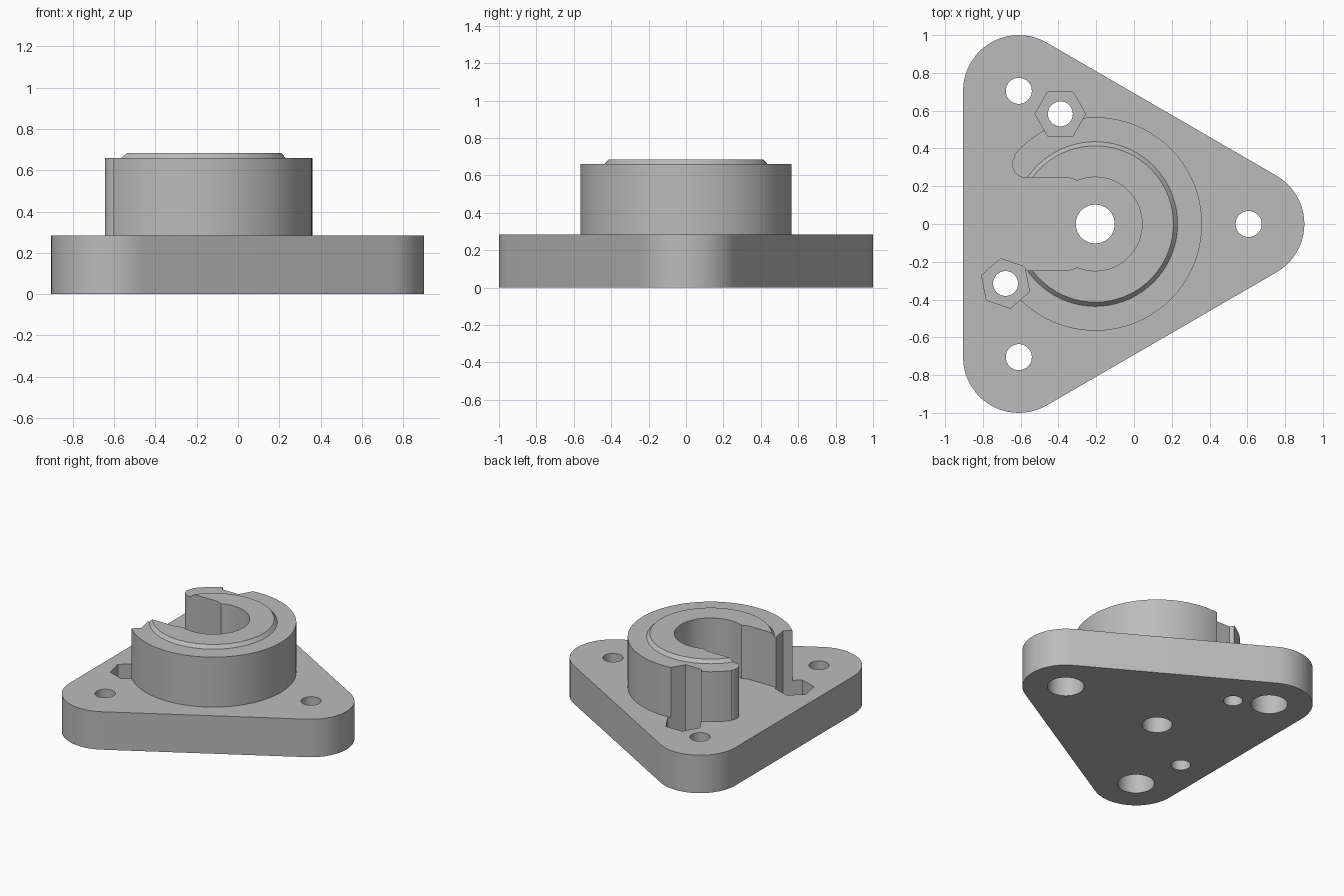
import bpy
import bmesh
from math import cos, sin, pi, radians, sqrt, atan2

cube = bpy.data.objects.get("Cube")
if cube:
    bpy.data.objects.remove(cube, do_unlink=True)

PLATE_TOP, BOSS_TOP, CAP_TOP = 0.285, 0.66, 0.685
BOSS_X, BOSS_R = -0.205, 0.565

grey = bpy.data.materials.new("plain_grey")
grey.use_nodes = True
grey.diffuse_color = (0.5, 0.5, 0.5, 1)
grey.node_tree.nodes["Principled BSDF"].inputs["Base Color"].default_value = (0.5, 0.5, 0.5, 1)


def arc(cx, cy, r, a0, a1, n):
    """Points on an arc, angles in radians, both ends included."""
    return [(cx + r * cos(a0 + (a1 - a0) * i / n), cy + r * sin(a0 + (a1 - a0) * i / n))
            for i in range(n + 1)]


def circle(cx, cy, r, n=48, turn=0.0):
    return arc(cx, cy, r, turn, turn + 2 * pi, n)[:-1]


def loft(name, sections):
    """Solid through (outline, height) sections of equal point count."""
    bm = bmesh.new()
    rings = [[bm.verts.new((x, y, z)) for x, y in pts] for pts, z in sections]
    n = len(rings[0])
    bm.faces.new(rings[0][::-1])
    bm.faces.new(rings[-1])
    for low, high in zip(rings, rings[1:]):
        for i in range(n):
            j = (i + 1) % n
            bm.faces.new((low[i], low[j], high[j], high[i]))
    bmesh.ops.recalc_face_normals(bm, faces=bm.faces)
    mesh = bpy.data.meshes.new(name)
    bm.to_mesh(mesh)
    bm.free()
    mesh.materials.append(grey)
    ob = bpy.data.objects.new(name, mesh)
    bpy.context.collection.objects.link(ob)
    return ob


def combine(target, tool, operation):
    """Apply a boolean and remove the tool."""
    mod = target.modifiers.new(operation.lower(), 'BOOLEAN')
    mod.operation, mod.solver, mod.object = operation, 'EXACT', tool
    bpy.context.view_layer.objects.active = target
    bpy.ops.object.modifier_apply(modifier=mod.name)
    bpy.data.objects.remove(tool, do_unlink=True)


# Triangular plate with rounded corners
corners = [(0.607, 0, -60, 60), (-0.61, 0.705, 60, 180), (-0.61, -0.705, 180, 300)]
outline = []
for x, y, a0, a1 in corners:
    outline += arc(x, y, 0.295, radians(a0), radians(a1), 20)
plate = loft("flange_plate", [(outline, 0), (outline, PLATE_TOP)])

# Boss: round body whose two arms end in rounded tips
tip_x, tip_y, tip_r = -0.575, 0.315, 0.07
tip_angle = atan2(tip_y, tip_x - BOSS_X)
tip = arc(tip_x, tip_y, tip_r, tip_angle, 1.5 * pi, 12)
body = arc(BOSS_X, 0, BOSS_R, -tip_angle, tip_angle, 72)
body += tip + [(x, -y) for x, y in reversed(tip)]
body = [p for i, p in enumerate(body)
        if abs(p[0] - body[i - 1][0]) + abs(p[1] - body[i - 1][1]) > 0.006]
boss = loft("boss", [(body, 0.1), (body, BOSS_TOP)])

# Raised rim with a bevelled edge
wide, narrow = circle(BOSS_X, 0, 0.436, 72), circle(BOSS_X, 0, 0.414, 72)
combine(boss, loft("rim", [(wide, 0.5), (wide, BOSS_TOP), (narrow, CAP_TOP)]), 'UNION')

# Keyhole slot open to one side
neck = 0.095
inner_r = 0.248
neck_angle = pi - atan2(sqrt(inner_r ** 2 - neck ** 2), neck)
slot = arc(BOSS_X, 0, inner_r, -neck_angle, neck_angle, 48)
slot += [(-0.345, 0.246), (-1.2, 0.246), (-1.2, -0.246), (-0.345, -0.246)]
combine(boss, loft("slot_cutter", [(slot, 0.05), (slot, 1)]), 'DIFFERENCE')
combine(plate, boss, 'UNION')

# Corner screw holes, wider from below
for x, y, a0, a1 in corners:
    small, large = circle(x, y, 0.069), circle(x, y, 0.125)
    combine(plate, loft("screw_cutter", [(large, -0.1), (large, 0.19), (small, 0.19), (small, 0.5)]),
            'DIFFERENCE')

# Centre bore
bore = circle(BOSS_X, 0, 0.103)
combine(plate, loft("bore_cutter", [(bore, -0.1), (bore, 0.5)]), 'DIFFERENCE')

# Hexagonal nut pockets with through holes
for x, y, turn in [(-0.39, 0.583, 0), (-0.68, -0.315, 41)]:
    hexagon = circle(x, y, 0.134, 6, radians(turn))
    combine(plate, loft("nut_cutter", [(hexagon, 0.14), (hexagon, 1)]), 'DIFFERENCE')
    hole = circle(x, y, 0.066)
    combine(plate, loft("bolt_cutter", [(hole, -0.1), (hole, 0.25)]), 'DIFFERENCE')

plate.name = "flange_with_boss"
for ob in bpy.context.selected_objects:
    ob.select_set(False)
plate.select_set(True)
bpy.context.view_layer.objects.active = plate
bpy.ops.object.shade_smooth_by_angle(angle=radians(25))
